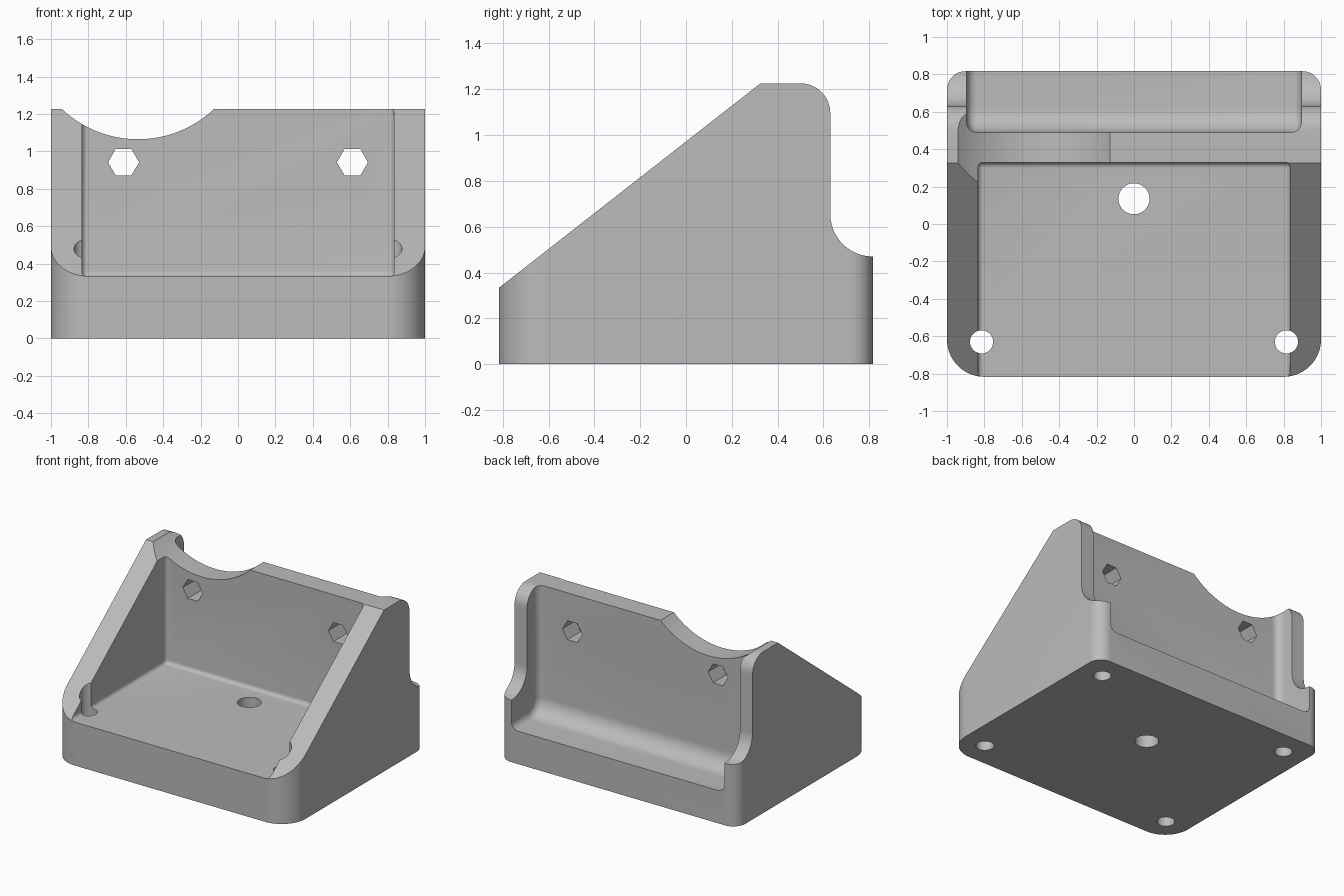
import bpy, bmesh
from math import sin, cos, pi, radians
from mathutils import Vector

cube = bpy.data.objects.get("Cube")
if cube:
    bpy.data.objects.remove(cube, do_unlink=True)

grey = bpy.data.materials.new("plain grey")
grey.use_nodes = True
grey.diffuse_color = (0.5, 0.5, 0.5, 1)
grey.node_tree.nodes["Principled BSDF"].inputs["Base Color"].default_value = (0.5, 0.5, 0.5, 1)


def arc(cx, cy, r, start, end, steps=12):
    """Points on an arc, angles in degrees."""
    angles = [radians(start + (end - start) * i / steps) for i in range(steps + 1)]
    return [(cx + r * cos(a), cy + r * sin(a)) for a in angles]


def finish(name, bm):
    bmesh.ops.recalc_face_normals(bm, faces=bm.faces)
    mesh = bpy.data.meshes.new(name)
    bm.to_mesh(mesh)
    bm.free()
    mesh.materials.append(grey)
    obj = bpy.data.objects.new(name, mesh)
    bpy.context.collection.objects.link(obj)
    return obj


def prism(name, points, axis, low, high):
    """Extrude a flat outline along x, y or z."""
    place = {"x": lambda a, b: (low, a, b),
             "y": lambda a, b: (a, low, b),
             "z": lambda a, b: (a, b, low)}[axis]
    bm = bmesh.new()
    face = bm.faces.new([bm.verts.new(place(a, b)) for a, b in points])
    moved = bmesh.ops.extrude_face_region(bm, geom=[face])["geom"]
    shift = Vector([(high - low) * (axis == k) for k in "xyz"])
    bmesh.ops.translate(bm, vec=shift, verts=[v for v in moved if isinstance(v, bmesh.types.BMVert)])
    return finish(name, bm)


def pocket(name, outline, half_width, radius):
    """Side outline across x, with rounded end borders."""
    obj = prism(name, outline, "x", -half_width, half_width)
    bm = bmesh.new()
    bm.from_mesh(obj.data)
    rims = [e for e in bm.edges if abs(e.verts[0].co.x - e.verts[1].co.x) < 1e-5]
    bmesh.ops.bevel(bm, geom=rims, offset=radius, segments=6, profile=0.5, affect="EDGES")
    bmesh.ops.recalc_face_normals(bm, faces=bm.faces)
    bm.to_mesh(obj.data)
    bm.free()
    return obj


def combine(target, tool, operation="DIFFERENCE"):
    tool.hide_render = True
    mod = target.modifiers.new(tool.name, "BOOLEAN")
    mod.operation = operation
    mod.solver = "EXACT"
    mod.object = tool
    bpy.context.view_layer.objects.active = target
    bpy.ops.object.modifier_apply(modifier=mod.name)
    bpy.data.objects.remove(tool, do_unlink=True)


# Side silhouette: sloped cheeks, rounded top, hollow step at the back
side = [(-1, 0), (-1, 0.19), (0.325, 1.226)]
side += arc(0.5, 1.096, 0.13, 90, 0)
side += arc(0.815, 0.655, 0.185, 180, 270)
side += [(1, 0.47), (1, 0)]
bracket = prism("bracket", side, "x", -1.3, 1.3)

# Rounded footprint
plan = arc(0.9, 0.717, 0.1, 0, 90) + arc(-0.9, 0.717, 0.1, 90, 180)
plan += arc(-0.8, -0.617, 0.2, 180, 270, 20) + arc(0.8, -0.617, 0.2, 270, 360, 20)
combine(bracket, prism("footprint", plan, "z", -0.5, 2), "INTERSECT")

# Front tray with a small round at the foot of the wall
tray = [(-1.5, 2), (-1.5, 0.33)] + arc(0.3, 0.36, 0.03, 270, 360, 6) + [(0.33, 2)]
combine(bracket, pocket("front_tray", tray, 0.835, 0.028))

# Rear recess with a wide round at the foot of the wall
recess = [(1.5, 2), (0.49, 2)] + arc(0.62, 0.38, 0.13, 180, 270) + [(1.5, 0.25)]
combine(bracket, pocket("rear_recess", recess, 0.895, 0.055))

# Shallow round notch in the top of the wall
combine(bracket, prism("top_notch", arc(-0.535, 1.657, 0.592, 0, 360, 96)[:-1], "y", -2, 2))

# Hexagonal holes through the wall
for x in (-0.612, 0.612):
    combine(bracket, prism("hex_hole", arc(x, 0.942, 0.083, 0, 360, 6)[:-1], "y", 0.1, 0.9))

# Centre hole, through front holes and blind rear holes
holes = [(0, 0.135, 0.083, 2)]
for x in (-0.815, 0.815):
    holes += [(x, -0.63, 0.062, 2), (x, 0.63, 0.062, 0.16)]
for x, y, r, top in holes:
    combine(bracket, prism("round_hole", arc(x, y, r, 0, 360, 32)[:-1], "z", -0.3, top))

bpy.ops.object.select_all(action="DESELECT")
bracket.select_set(True)
bpy.context.view_layer.objects.active = bracket
bpy.ops.object.shade_smooth_by_angle(angle=radians(30))
